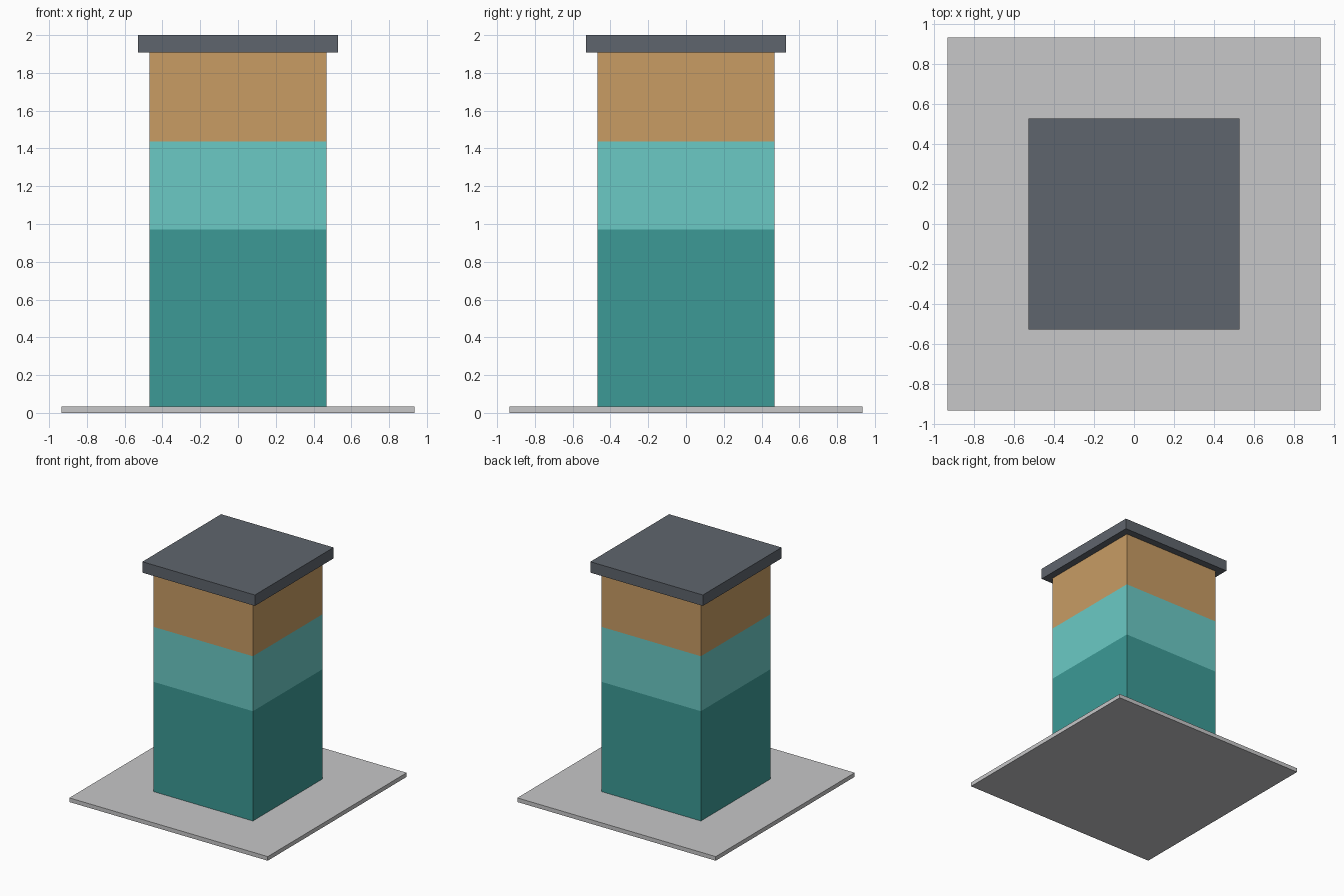
import bpy
import bmesh

cube = bpy.data.objects.get("Cube")
if cube:
    bpy.data.objects.remove(cube, do_unlink=True)


def linear(c):
    c /= 255
    return c / 12.92 if c <= 0.04045 else ((c + 0.055) / 1.055) ** 2.4


def material(name, rgb):
    colour = [linear(c) for c in rgb] + [1.0]
    mat = bpy.data.materials.new(name)
    mat.use_nodes = True
    mat.diffuse_color = colour
    mat.node_tree.nodes["Principled BSDF"].inputs["Base Color"].default_value = colour
    return mat


def block(name, half, levels, mats):
    """Square block, extruded upward level by level with one material per band."""
    bm = bmesh.new()
    corners = [(-half, -half), (half, -half), (half, half), (-half, half)]
    rings = [[bm.verts.new((x, y, z)) for x, y in corners] for z in levels]
    bm.faces.new(rings[0][::-1])
    for band, (low, high) in enumerate(zip(rings, rings[1:])):
        for i in range(4):
            j = (i + 1) % 4
            bm.faces.new((low[i], low[j], high[j], high[i])).material_index = band
    bm.faces.new(rings[-1]).material_index = len(mats) - 1
    mesh = bpy.data.meshes.new(name)
    bm.to_mesh(mesh)
    bm.free()
    for mat in mats:
        mesh.materials.append(mat)
    obj = bpy.data.objects.new(name, mesh)
    bpy.context.collection.objects.link(obj)
    return obj


pale_grey = material("pale_grey", (199, 199, 200))
teal = material("teal", (60, 154, 150))
aqua = material("aqua", (107, 202, 197))
tan = material("tan", (200, 156, 100))
slate = material("slate", (95, 101, 109))

# Ground slab, three-banded tower and overhanging flat roof
block("base_slab", 0.935, [0, 0.035], [pale_grey])
block("tower", 0.468, [0.035, 0.97, 1.438, 1.907], [teal, aqua, tan])
block("flat_roof", 0.53, [1.907, 2.0], [slate])
